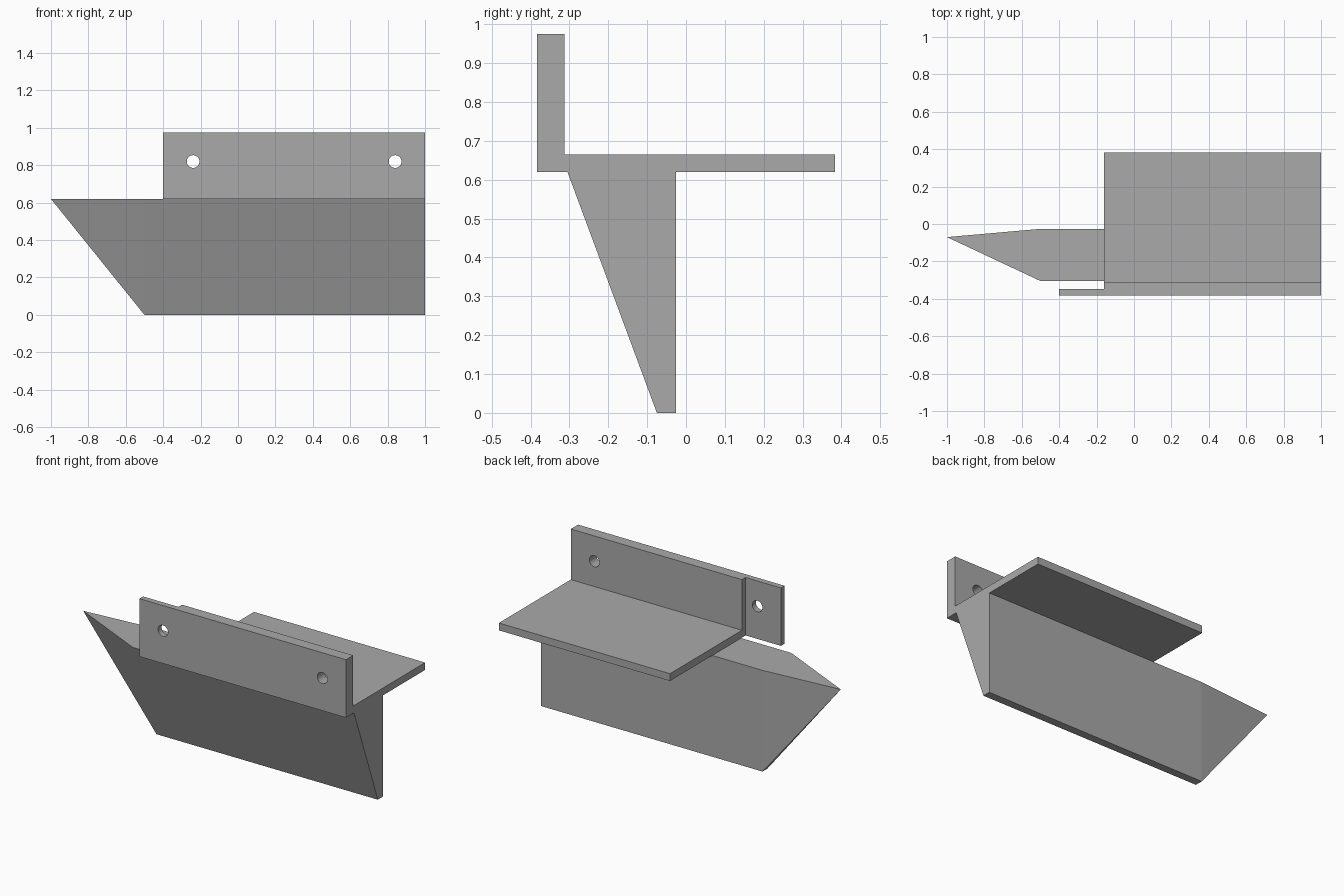
import bpy, bmesh, math
from mathutils import Vector

cube = bpy.data.objects.get("Cube")
if cube:
    bpy.data.objects.remove(cube, do_unlink=True)

GREY = (0.4, 0.4, 0.4, 1.0)
mat = bpy.data.materials.new("plain grey")
mat.use_nodes = True
mat.diffuse_color = GREY
mat.node_tree.nodes["Principled BSDF"].inputs["Base Color"].default_value = GREY


def finish(name, bm):
    """Turn a bmesh into a grey flat-faced object."""
    bmesh.ops.recalc_face_normals(bm, faces=bm.faces)
    mesh = bpy.data.meshes.new(name)
    bm.to_mesh(mesh)
    bm.free()
    mesh.materials.append(mat)
    obj = bpy.data.objects.new(name, mesh)
    bpy.context.collection.objects.link(obj)
    return obj


def extrude_plan(name, outline, z0, z1):
    """Raise a plan outline from z0 to z1."""
    bm = bmesh.new()
    face = bm.faces.new([bm.verts.new((x, y, z0)) for x, y in outline])
    top = bmesh.ops.extrude_face_region(bm, geom=[face])["geom"]
    bmesh.ops.translate(bm, vec=(0, 0, z1 - z0),
                        verts=[v for v in top if isinstance(v, bmesh.types.BMVert)])
    return finish(name, bm)


FRONT, STEP, INNER, BACK = -0.383, -0.348, -0.313, 0.383
SHELF_X, DECK = -0.16, 0.62

# Upright mounting plate, thinner past the end of the shelf
plate = extrude_plan("mounting_plate",
                     [(-0.4, FRONT), (1, FRONT), (1, INNER),
                      (SHELF_X, INNER), (SHELF_X, STEP), (-0.4, STEP)], DECK, 0.975)

# Bolt holes cut through the plate
cutters = []
for x in (-0.24, 0.84):
    bpy.ops.mesh.primitive_cylinder_add(vertices=32, radius=0.034, depth=0.3,
                                        location=(x, STEP, 0.82),
                                        rotation=(math.pi / 2, 0, 0))
    cutter = bpy.context.object
    cutter.name = "bolt_hole_cutter"
    cutter.hide_render = True
    cutters.append(cutter)
    cut = plate.modifiers.new("bolt_hole", "BOOLEAN")
    cut.operation = "DIFFERENCE"
    cut.solver = "EXACT"
    cut.object = cutter
graph = bpy.context.evaluated_depsgraph_get()
drilled = bpy.data.meshes.new_from_object(plate.evaluated_get(graph))
plate.modifiers.clear()
plate.data = drilled
drilled.materials.clear()
drilled.materials.append(mat)
for cutter in cutters:
    bpy.data.objects.remove(cutter, do_unlink=True)

# Flat shelf behind the plate
extrude_plan("shelf", [(SHELF_X, INNER), (1, INNER), (1, BACK), (SHELF_X, BACK)], DECK, 0.665)

# Wedge-shaped blade under the shelf, drawn out to a point
section = [(-0.305, DECK), (-0.075, 0), (-0.026, 0), (-0.026, DECK)]
bm = bmesh.new()
for x in (-0.5, 1):
    for y, z in section:
        bm.verts.new((x, y, z))
bm.verts.new(Vector((-1, -0.07, DECK)))
bmesh.ops.convex_hull(bm, input=bm.verts)
bmesh.ops.dissolve_limit(bm, angle_limit=0.01, verts=bm.verts, edges=bm.edges)
finish("pointed_blade", bm)

# Smooth hole walls, keep every other edge sharp
bpy.ops.object.select_all(action="DESELECT")
plate.select_set(True)
bpy.context.view_layer.objects.active = plate
bpy.ops.object.shade_smooth_by_angle(angle=math.radians(30))
